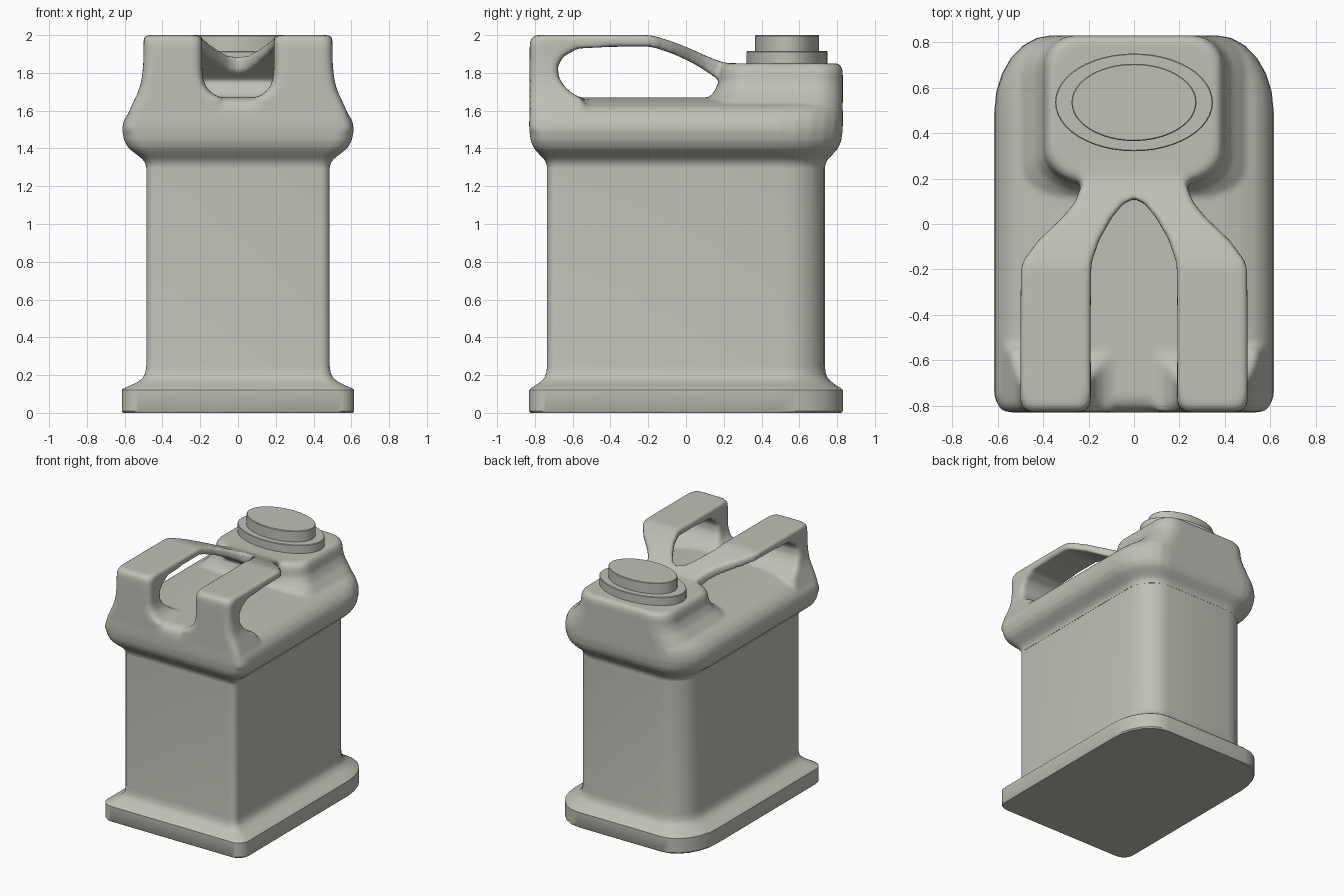
import bpy, bmesh, math
from mathutils import Vector

if "Cube" in bpy.data.objects:
    bpy.data.objects.remove(bpy.data.objects["Cube"])

plastic = bpy.data.materials.new("grey_green_plastic")
plastic.diffuse_color = (0.52, 0.535, 0.47, 1.0)
plastic.use_nodes = True
plastic.node_tree.nodes["Principled BSDF"].inputs["Base Color"].default_value = plastic.diffuse_color


def ring(a0, a1, b0, b1, c, rf, rb, axis="z", s=1, n=6):
    """Rounded rectangle; rf / rb are the (a, b) radii of the low and high b corners."""
    pts = []
    corners = ((a1, b0, -1, rf), (a1, b1, 0, rb), (a0, b1, 1, rb), (a0, b0, 2, rf))
    for a, b, quarter, (ra, rr) in corners:
        ra = min(ra, (a1 - a0) * 0.48)
        rr = min(rr, (b1 - b0) * 0.48)
        ca = a - ra if a == a1 else a + ra
        cb = b - rr if b == b1 else b + rr
        for i in range(n + 1):
            t = (quarter + i / n) * math.pi / 2
            p, q = ca + ra * math.cos(t), cb + rr * math.sin(t)
            pts.append(Vector((s * p, q, c)) if axis == "z" else Vector((s * p, c, q)))
    return pts


def loft(bm, rings, start=True, end=True):
    """Skin a row of equal rings, with optional end caps."""
    rows = [[bm.verts.new(p) for p in r] for r in rings]
    faces = []
    for lo, hi in zip(rows, rows[1:]):
        for i in range(len(lo)):
            j = (i + 1) % len(lo)
            faces.append(bm.faces.new((lo[i], lo[j], hi[j], hi[i])))
    if start:
        faces.append(bm.faces.new(rows[0][::-1]))
    if end:
        faces.append(bm.faces.new(rows[-1]))
    bmesh.ops.recalc_face_normals(bm, faces=faces)


def finish(bm, name, angle=None):
    me = bpy.data.meshes.new(name)
    bm.to_mesh(me)
    bm.free()
    me.materials.append(plastic)
    ob = bpy.data.objects.new(name, me)
    bpy.context.collection.objects.link(ob)
    if angle:
        bpy.ops.object.select_all(action="DESELECT")
        ob.select_set(True)
        bpy.context.view_layer.objects.active = ob
        bpy.ops.object.shade_smooth_by_angle(angle=math.radians(angle))
    return ob


def body_ring(z, hx, hy):
    """Container outline: tight front corners, generous back corners."""
    d = hx - 0.485
    rf = max(0.04, 0.05 + 0.3 * d)
    return ring(-hx, hx, -hy, hy, z, (rf, rf),
                (max(0.12, 0.2 + 0.4 * d), max(0.12, 0.22 + 0.9 * d)))


SEAM = 1.30

# Foot and straight-walled waist
bm = bmesh.new()
foot = [(0, 0.608, 0.823), (0.01, 0.615, 0.83), (0.122, 0.615, 0.83),
        (0.13, 0.605, 0.822), (0.145, 0.57, 0.797), (0.165, 0.53, 0.77),
        (0.185, 0.504, 0.75), (0.21, 0.491, 0.74), (0.25, 0.485, 0.735),
        (SEAM, 0.485, 0.735)]
loft(bm, [body_ring(*r) for r in foot], end=False)
finish(bm, "lower_body", 35)

# Upper body: overlapping volumes that are fused and softened
bm = bmesh.new()
shoulder = [(1.2, 0.485, 0.735), (1.31, 0.485, 0.735), (1.34, 0.50, 0.748),
            (1.37, 0.54, 0.778), (1.40, 0.578, 0.805), (1.44, 0.602, 0.822),
            (1.5, 0.614, 0.83), (1.55, 0.604, 0.83), (1.59, 0.578, 0.828),
            (1.62, 0.54, 0.822), (1.645, 0.47, 0.81), (1.66, 0.39, 0.79),
            (1.67, 0.28, 0.76)]
loft(bm, [body_ring(*r) for r in shoulder])

# Raised neck block behind the handle: z, half width, front y, back y
neck = [(1.5, 0.58, 0.06, 0.83), (1.6, 0.525, 0.08, 0.83), (1.66, 0.47, 0.11, 0.83),
        (1.7, 0.43, 0.15, 0.83), (1.75, 0.403, 0.172, 0.83), (1.81, 0.392, 0.175, 0.83),
        (1.835, 0.382, 0.182, 0.822), (1.85, 0.36, 0.2, 0.805)]
loft(bm, [ring(-w, w, y0, y1, z, (0.2, 0.15), (0.12 + (w - 0.36) * 0.5,) * 2)
          for z, w, y0, y1 in neck])

# Handle posts: z, inner x, outer x, front y, back y
post = [(1.5, 0.06, 0.608, -0.828, -0.5), (1.6, 0.06, 0.575, -0.828, -0.52),
        (1.665, 0.08, 0.545, -0.828, -0.55), (1.69, 0.135, 0.533, -0.828, -0.6),
        (1.73, 0.172, 0.518, -0.828, -0.645), (1.78, 0.187, 0.508, -0.828, -0.675),
        (1.84, 0.19, 0.502, -0.828, -0.678), (1.89, 0.19, 0.5, -0.828, -0.645),
        (1.925, 0.19, 0.5, -0.828, -0.58), (1.965, 0.19, 0.5, -0.826, -0.54),
        (1.985, 0.196, 0.494, -0.818, -0.54), (2.0, 0.21, 0.48, -0.8, -0.54)]

# Handle straps that merge at the neck: y, inner x, outer x, bottom z, top z
strap = [(-0.75, 0.19, 0.5, 1.92, 2.0), (-0.4, 0.19, 0.5, 1.938, 2.0),
         (-0.2, 0.188, 0.498, 1.94, 2.0), (-0.16, 0.183, 0.487, 1.932, 1.993),
         (-0.07, 0.152, 0.42, 1.902, 1.965), (0.03, 0.095, 0.315, 1.855, 1.925),
         (0.09, 0.045, 0.265, 1.82, 1.897), (0.12, -0.02, 0.25, 1.80, 1.885),
         (0.17, -0.02, 0.232, 1.765, 1.864), (0.21, -0.02, 0.235, 1.72, 1.853),
         (0.3, -0.02, 0.24, 1.7, 1.85)]
for s in (-1, 1):
    loft(bm, [ring(x0, x1, y0, y1, z, (0.05, 0.05), (0.03, 0.03), s=s)
              for z, x0, x1, y0, y1 in post])
    loft(bm, [ring(x0, x1, z0, z1, y, (0.012, 0.012), (0.02, 0.02), axis="y", s=s)
              for y, x0, x1, z0, z1 in strap])
upper = finish(bm, "upper_body_and_handle")

mod = upper.modifiers.new("fuse", "REMESH")
mod.mode = "VOXEL"
mod.voxel_size = 0.013
mod = upper.modifiers.new("soften", "SMOOTH")
mod.factor = 0.5
mod.iterations = 7
fused = bpy.data.meshes.new_from_object(
    upper.evaluated_get(bpy.context.evaluated_depsgraph_get()))
upper.modifiers.clear()

# Trim the fused part so it meets the waist cleanly
bm = bmesh.new()
bm.from_mesh(fused)
bmesh.ops.bisect_plane(bm, geom=bm.verts[:] + bm.edges[:] + bm.faces[:], dist=1e-5,
                       plane_co=(0, 0, SEAM), plane_no=(0, 0, 1), clear_inner=True)
for f in bm.faces:
    f.smooth = True
    f.material_index = 0
bm.to_mesh(upper.data)
bm.free()
bpy.data.meshes.remove(fused)


# Oval collar and cap
def oval(name, rx, ry, z0, z1):
    bm = bmesh.new()
    e = 0.004
    rows = [(z0, 0), (z1 - e, 0), (z1, e)]
    n = 48
    loft(bm, [[Vector(((rx - k) * math.cos(2 * math.pi * i / n),
                       0.535 + (ry - k) * math.sin(2 * math.pi * i / n), z))
               for i in range(n)] for z, k in rows])
    finish(bm, name, 30)


oval("neck_collar", 0.347, 0.215, 1.83, 1.915)
oval("cap", 0.275, 0.17, 1.90, 2.0)
